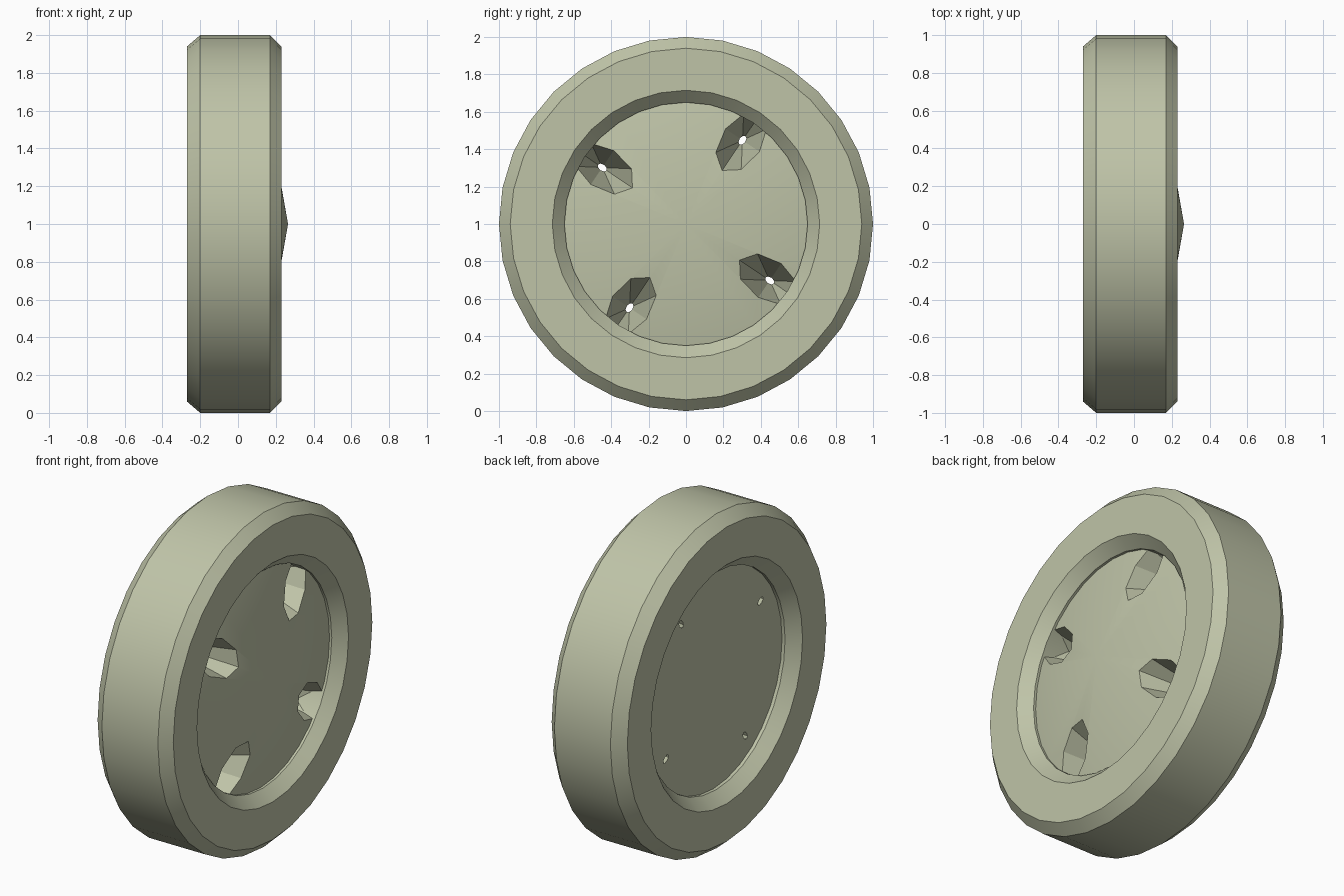
import bpy, bmesh
from math import radians, pi, sin, cos
from mathutils import Vector, Matrix

SIDES = 32
AXLE_Z = 1.0

if "Cube" in bpy.data.objects:
    bpy.data.objects.remove(bpy.data.objects["Cube"], do_unlink=True)

olive = bpy.data.materials.new("pale olive")
olive.use_nodes = True
olive.diffuse_color = (0.52, 0.55, 0.39, 1)
olive.node_tree.nodes["Principled BSDF"].inputs["Base Color"].default_value = olive.diffuse_color


def make_object(name, bm):
    bmesh.ops.recalc_face_normals(bm, faces=bm.faces)
    mesh = bpy.data.meshes.new(name)
    bm.to_mesh(mesh)
    bm.free()
    mesh.materials.append(olive)
    obj = bpy.data.objects.new(name, mesh)
    obj.location.z = AXLE_Z
    bpy.context.collection.objects.link(obj)
    return obj


def lathe(name, profile, closed):
    """Spin (x, radius) points around the x axis."""
    bm = bmesh.new()
    verts = [bm.verts.new((x, 0, r)) for x, r in profile]
    pairs = list(zip(verts, verts[1:] + verts[:1]))
    edges = [bm.edges.new(p) for p in (pairs if closed else pairs[:-1])]
    bmesh.ops.spin(bm, geom=verts + edges, cent=(0, 0, 0), axis=(1, 0, 0),
                   angle=2 * pi, steps=SIDES)
    bmesh.ops.remove_doubles(bm, verts=bm.verts, dist=0.0005)
    return make_object(name, bm)


def smooth(obj):
    bpy.ops.object.select_all(action="DESELECT")
    obj.select_set(True)
    bpy.context.view_layer.objects.active = obj
    bpy.ops.object.shade_smooth_by_angle(angle=radians(25))


# Tyre: chamfered ring with bevelled inner lips
tyre = lathe("tyre", [(0.23, 0.715), (0.23, 0.94), (0.17, 1), (-0.2, 1),
                      (-0.27, 0.94), (-0.27, 0.715), (-0.2, 0.65), (0.165, 0.65)], True)
smooth(tyre)

# Hub: shallow cone on the outer side, flat on the inner side
hub = lathe("hub", [(0.265, 0), (0.15, 0.65), (-0.18, 0.65), (-0.18, 0)], False)

# Four tapered oval holes, narrowing towards the flat side
bm = bmesh.new()
for k in range(4):
    turn = Matrix.Rotation(radians(-34 + 90 * k), 4, "X")
    rings = []
    for x, length, width in ((0.17, 0.18, 0.11), (-0.18, 0.028, 0.017)):
        rings.append((x, length, width))
    # extend both ends past the hub along the same taper
    (x0, l0, w0), (x1, l1, w1) = rings
    loops = []
    for t in (-0.4, 1.03):
        x, a, b = x0 + (x1 - x0) * t, l0 + (l1 - l0) * t, w0 + (w1 - w0) * t
        loops.append([bm.verts.new(turn @ Vector((x, b * sin(i * pi / 4),
                                                  0.54 + a * cos(i * pi / 4))))
                      for i in range(8)])
    front, back = loops
    bm.faces.new(front)
    bm.faces.new(back)
    for i in range(8):
        j = (i + 1) % 8
        bm.faces.new((front[i], front[j], back[j], back[i]))
cutter = make_object("hole_cutter", bm)
cutter.hide_render = True

cut = hub.modifiers.new("holes", "BOOLEAN")
cut.operation = "DIFFERENCE"
cut.solver = "EXACT"
cut.object = cutter
bpy.context.view_layer.update()
bpy.context.view_layer.objects.active = hub
bpy.ops.object.modifier_apply(modifier=cut.name)
bpy.data.objects.remove(cutter, do_unlink=True)
smooth(hub)
